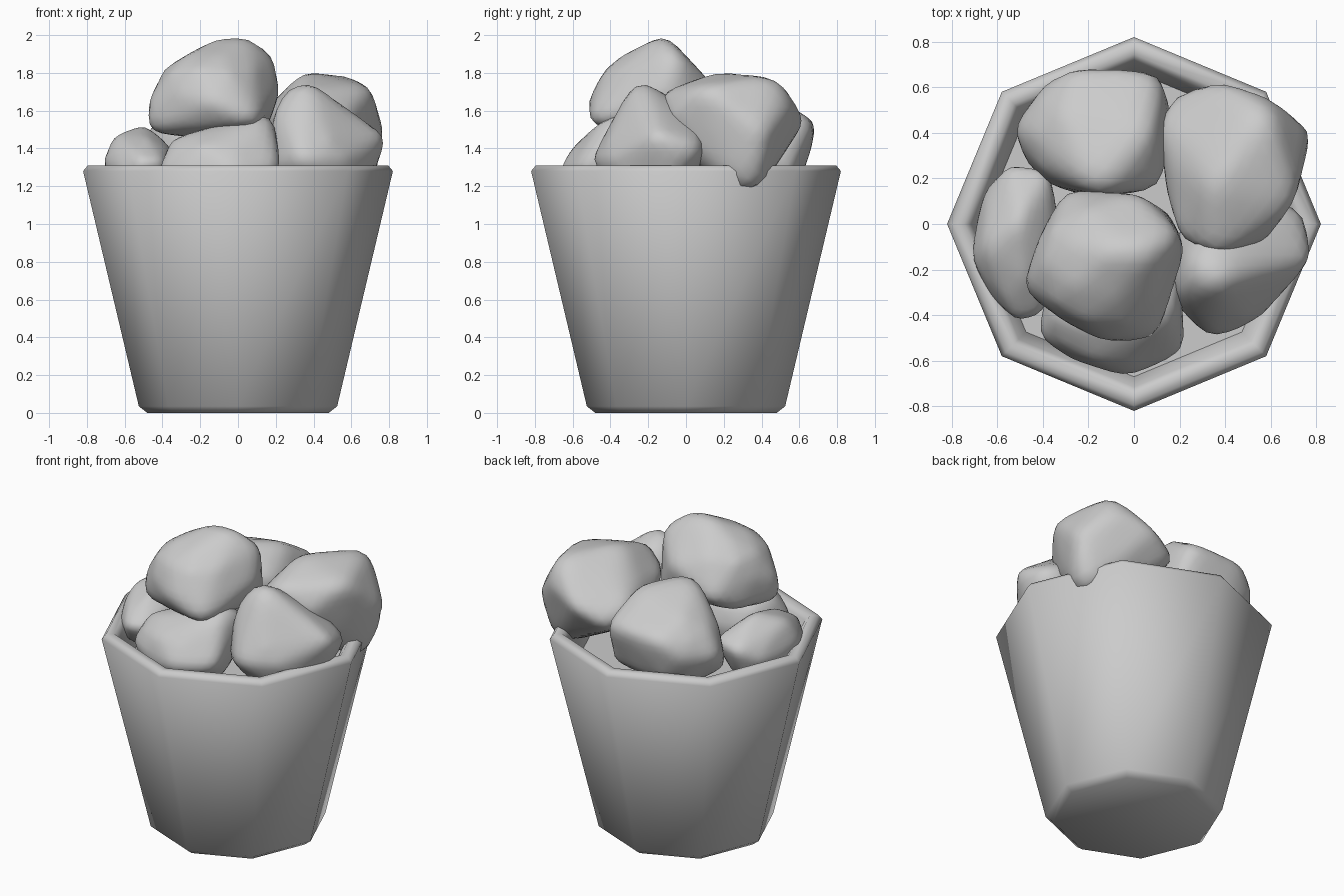
import bpy, bmesh, math
from mathutils import Vector
from mathutils.bvhtree import BVHTree


def finish(name, bm, angle):
    bmesh.ops.recalc_face_normals(bm, faces=bm.faces)
    mesh = bpy.data.meshes.new(name)
    bm.to_mesh(mesh)
    bm.free()
    ob = bpy.data.objects.new(name, mesh)
    bpy.context.collection.objects.link(ob)
    bpy.ops.object.select_all(action='DESELECT')
    ob.select_set(True)
    bpy.context.view_layer.objects.active = ob
    bpy.ops.object.shade_smooth_by_angle(angle=math.radians(angle))
    return ob


def lathe(name, profile, sides):
    """Rings of (radius, z), capped at both ends."""
    bm = bmesh.new()
    rings = [[bm.verts.new((r * math.cos(2 * math.pi * i / sides),
                            r * math.sin(2 * math.pi * i / sides), z))
              for i in range(sides)] for r, z in profile]
    for a, b in zip(rings, rings[1:]):
        for i in range(sides):
            j = (i + 1) % sides
            bm.faces.new((a[i], a[j], b[j], b[i]))
    bm.faces.new(rings[0])
    bm.faces.new(rings[-1])
    return finish(name, bm, 60)


def rock(name, center, radii, corners):
    """Sphere shrink-wrapped onto the hull of corner points and a core ellipsoid."""
    c, r = Vector(center), Vector(radii)
    scaled = lambda n: Vector([n[k] * r[k] for k in range(3)])
    hull = bmesh.new()
    bmesh.ops.create_icosphere(hull, subdivisions=2, radius=0.95)
    for v in hull.verts:
        v.co = c + scaled(v.co)
    for p in corners:
        hull.verts.new(p)
    bmesh.ops.convex_hull(hull, input=hull.verts)
    tree = BVHTree.FromBMesh(hull)
    bm = bmesh.new()
    bmesh.ops.create_icosphere(bm, subdivisions=4, radius=1)
    for v in bm.verts:
        d = scaled(v.co).normalized()
        hit = tree.ray_cast(c + d * 5, -d)[0]
        v.co = hit if hit else c + scaled(v.co)
    for _ in range(2):
        bmesh.ops.smooth_vert(bm, verts=bm.verts, factor=0.5,
                              use_axis_x=True, use_axis_y=True, use_axis_z=True)
    hull.free()
    return finish(name, bm, 70)


# Octagonal tapered bucket with rounded rim and a raised inner floor
lathe("bucket", [(0.48, 0), (0.525, 0.035), (0.82, 1.28), (0.795, 1.31),
                 (0.745, 1.31), (0.715, 1.28), (0.67, 1.1)], 8)

# Heaped rocks
rock("top_rock", (-0.13, -0.18, 1.69), (0.33, 0.32, 0.26),
     [(-0.49, -0.3, 1.48), (-0.49, -0.27, 1.63), (-0.08, -0.11, 2.0),
      (0.07, -0.11, 2.01), (0.1, -0.53, 1.53), (-0.12, -0.53, 1.64),
      (0.2, -0.04, 1.91), (0.23, -0.12, 1.7), (-0.3, 0.16, 1.6),
      (0.02, 0.14, 1.74), (-0.36, -0.15, 1.78), (0.16, 0.05, 1.5),
      (-0.38, 0.02, 1.5)])
rock("back_left_rock", (-0.18, 0.39, 1.4), (0.33, 0.29, 0.28),
     [(-0.27, 0.69, 1.53), (-0.54, 0.42, 1.4), (0.12, 0.68, 1.55),
      (0.16, 0.3, 1.5), (-0.17, 0.13, 1.77), (-0.4, 0.62, 1.42),
      (-0.37, 0.3, 1.6), (0.07, 0.4, 1.72), (0.12, 0.15, 1.55),
      (0.16, 0.55, 1.25), (-0.47, 0.25, 1.25)])
rock("right_rock", (0.42, 0.24, 1.51), (0.31, 0.36, 0.25),
     [(0.79, 0.41, 1.47), (0.73, 0.35, 1.11), (0.71, 0.09, 1.73),
      (0.59, 0.49, 1.79), (0.36, 0.64, 1.56), (0.1, 0.45, 1.55),
      (0.35, -0.15, 1.7), (0.34, 0.15, 1.81), (0.61, 0.55, 1.62),
      (0.58, -0.08, 1.57), (0.15, 0.57, 1.45), (0.2, -0.08, 1.6)])
rock("front_right_rock", (0.41, -0.18, 1.34), (0.28, 0.29, 0.25),
     [(0.36, -0.27, 1.79), (0.795, -0.15, 1.47), (0.76, 0.09, 1.4),
      (0.33, -0.51, 1.34), (0.19, -0.3, 1.62), (0.45, -0.47, 1.34),
      (0.7, -0.1, 1.2), (0.2, -0.38, 1.3), (0.24, -0.15, 1.72),
      (0.45, 0.1, 1.55)])
rock("front_rock", (-0.1, -0.38, 1.29), (0.32, 0.28, 0.24),
     [(0.18, -0.28, 1.61), (0.23, -0.57, 1.3), (-0.43, -0.5, 1.28),
      (-0.36, -0.4, 1.45), (-0.02, -0.68, 1.28), (0.16, -0.42, 1.58),
      (0.2, -0.15, 1.5)])
rock("left_rock", (-0.51, -0.08, 1.29), (0.2, 0.33, 0.21),
     [(-0.51, -0.44, 1.33), (-0.55, 0.27, 1.38), (-0.66, -0.1, 1.48),
      (-0.72, -0.15, 1.34), (-0.5, 0.02, 1.53), (-0.4, -0.41, 1.33),
      (-0.36, 0.24, 1.4), (-0.66, 0.15, 1.3)])
